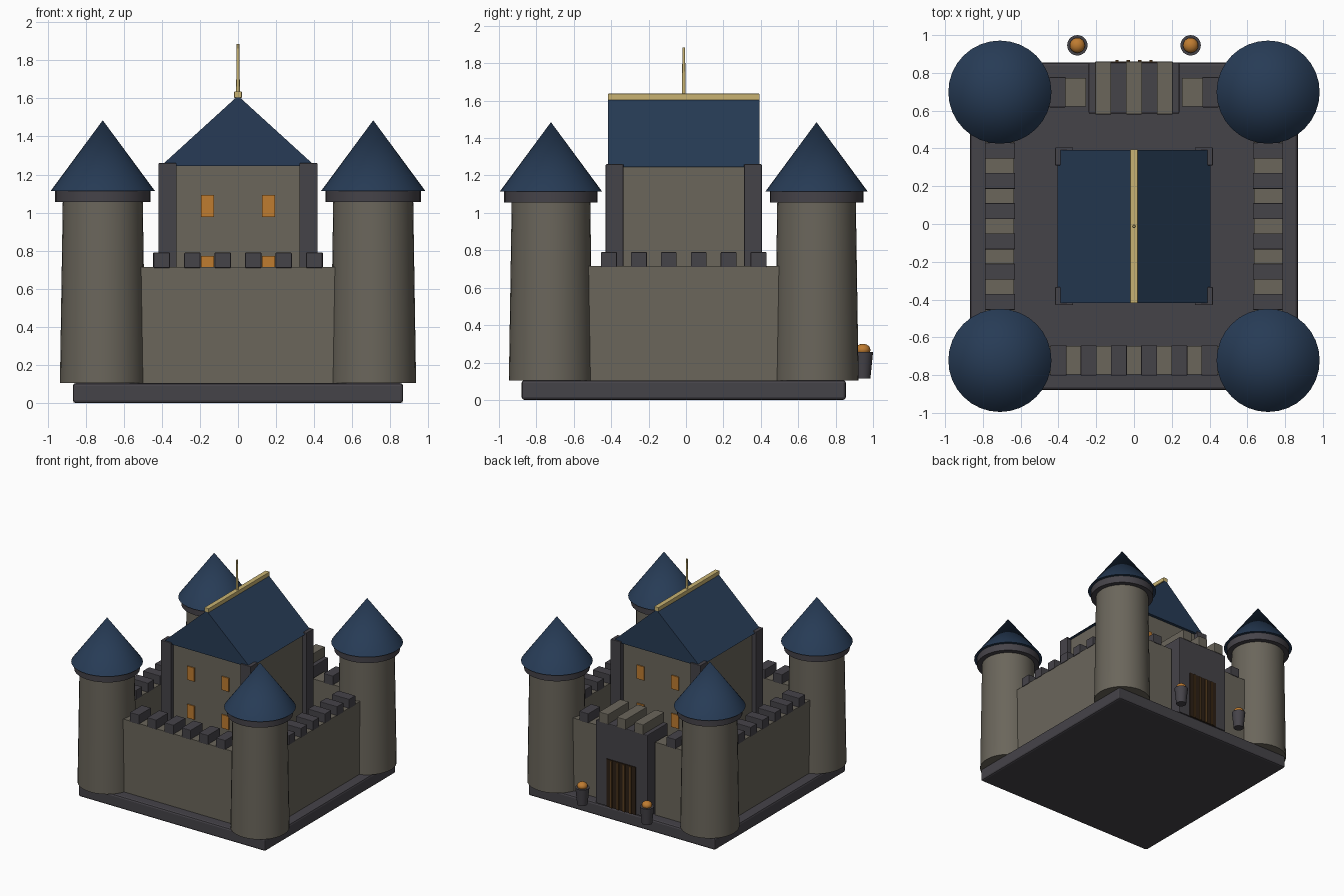
import bpy
import math

cube = bpy.data.objects.get("Cube")
if cube:
    bpy.data.objects.remove(cube, do_unlink=True)


def material(name, r, g, b):
    m = bpy.data.materials.new(name)
    m.use_nodes = True
    m.diffuse_color = (r, g, b, 1)
    m.node_tree.nodes["Principled BSDF"].inputs["Base Color"].default_value = (r, g, b, 1)
    return m


STONE = material("warm stone", 0.145, 0.132, 0.105)
DARK = material("dark stone", 0.06, 0.056, 0.066)
SLATE = material("blue slate", 0.02, 0.044, 0.092)
GOLD = material("gold", 0.58, 0.45, 0.17)
GLOW = material("orange glow", 0.52, 0.2, 0.03)
WOOD = material("brown wood", 0.1, 0.05, 0.015)
DOOR = material("dark wood", 0.025, 0.014, 0.007)

CY = -0.012      # centre of the plan in y
GROUND = 0.105   # top of the base slab
WALL_TOP = 0.715
RING = 0.71      # distance from the centre to walls and towers


def box(name, mat, x, y, z, bevel=0.0):
    """Box from (min, max) pairs on each axis."""
    bpy.ops.mesh.primitive_cube_add(
        size=1, location=[(a + b) / 2 for a, b in (x, y, z)])
    o = bpy.context.object
    o.name = name
    o.scale = [b - a for a, b in (x, y, z)]
    bpy.ops.object.transform_apply(location=False, rotation=False, scale=True)
    o.data.materials.append(mat)
    if bevel:
        mod = o.modifiers.new("soft edges", "BEVEL")
        mod.width = bevel
        mod.segments = 2
    return o


def cone(name, mat, x, y, z, r_bottom, r_top, sides=32):
    bpy.ops.mesh.primitive_cone_add(
        vertices=sides, radius1=r_bottom, radius2=r_top,
        depth=z[1] - z[0], location=(x, y, sum(z) / 2))
    o = bpy.context.object
    o.name = name
    o.data.materials.append(mat)
    bpy.ops.object.shade_smooth_by_angle(angle=math.radians(30))
    return o


def around(c, half):
    return (c - half, c + half)


# Base slab
box("base", DARK, around(0, 0.867), around(CY, 0.867), (0, GROUND), 0.015)

# Corner towers
for sx in (-1, 1):
    for sy in (-1, 1):
        x, y = sx * RING, CY + sy * RING
        cone("tower", STONE, x, y, (GROUND, 1.06), 0.225, 0.21)
        cone("tower_collar", DARK, x, y, (1.055, 1.115), 0.25, 0.25)
        cone("tower_roof", SLATE, x, y, (1.115, 1.485), 0.273, 0)

# Curtain walls: front, both sides, and two stubs beside the gate
T, M = 0.075, 0.0425
HEIGHT = (GROUND, WALL_TOP)
MERLON = (WALL_TOP - 0.005, 0.79)
box("front_wall", STONE, around(0, RING), around(CY - RING, T), HEIGHT)
for s in (-1, 1):
    box("side_wall", STONE, around(s * RING, T), around(CY, RING), HEIGHT)
    box("back_wall", STONE, sorted((s * 0.255, s * RING)), around(CY + RING, T), HEIGHT)
    box("back_merlon", DARK, around(s * 0.405, M), around(CY + RING, 0.08), MERLON, 0.004)

for i in range(6):
    p = (i - 2.5) * 0.16
    box("front_merlon", DARK, around(p, M), around(CY - RING, 0.08), MERLON, 0.004)
    for s in (-1, 1):
        box("side_merlon", DARK, around(s * RING, 0.08), around(CY + p, M), MERLON, 0.004)

# Gatehouse with its merlons
GATE_Y = 0.855
box("gatehouse", DARK, around(0, 0.24), (0.585, GATE_Y), (GROUND, 0.8), 0.006)
for i in (-1, 0, 1):
    box("gate_merlon", STONE, around(i * 0.163, M), (0.58, 0.86), (0.795, 0.88), 0.004)

# Plank door
box("door", DOOR, around(0, 0.135), (GATE_Y - 0.005, GATE_Y + 0.006), (GROUND, 0.505))
for i in range(4):
    box("door_plank", WOOD, around((i - 1.5) * 0.06, 0.009),
        (GATE_Y, GATE_Y + 0.014), (GROUND, 0.5))

# Keep with corner pilasters
KEEP = 0.38
box("keep", STONE, around(0, KEEP), around(CY, KEEP), (GROUND, 1.25))
for sx in (-1, 1):
    for sy in (-1, 1):
        box("keep_pilaster", DARK, around(sx * 0.37, 0.0475),
            around(CY + sy * 0.37, 0.0475), (GROUND, 1.26), 0.004)

# Keep windows on both gable sides
for sx in (-1, 1):
    for sy in (-1, 1):
        for z in (0.715, 1.035):
            box("keep_window", GLOW, around(sx * 0.16, 0.034),
                around(CY + sy * (KEEP + 0.003), 0.006), around(z, 0.057))

# Gabled keep roof: the top edges of a box are pulled together to a ridge
roof = box("keep_roof", SLATE, around(0, 0.405), around(CY, 0.405), (1.245, 1.61))
for v in roof.data.vertices:
    if v.co.z > 0:
        v.co.x *= 0.01

# Ridge bar and finial
box("ridge_bar", GOLD, around(0, 0.02), around(CY, 0.406), (1.603, 1.637), 0.003)
cone("finial", GOLD, 0, CY, (1.63, 1.885), 0.01, 0.007, 12)

# Fire buckets beside the gate
for s in (-1, 1):
    cone("fire_bucket", DARK, s * 0.3, 0.946, (0.115, 0.255), 0.04, 0.054, 24)
    bpy.ops.mesh.primitive_uv_sphere_add(
        segments=24, ring_count=12, radius=0.04, location=(s * 0.3, 0.946, 0.268))
    fire = bpy.context.object
    fire.name = "fire"
    fire.scale.z = 0.8
    fire.data.materials.append(GLOW)
    bpy.ops.object.shade_smooth_by_angle(angle=math.radians(40))
